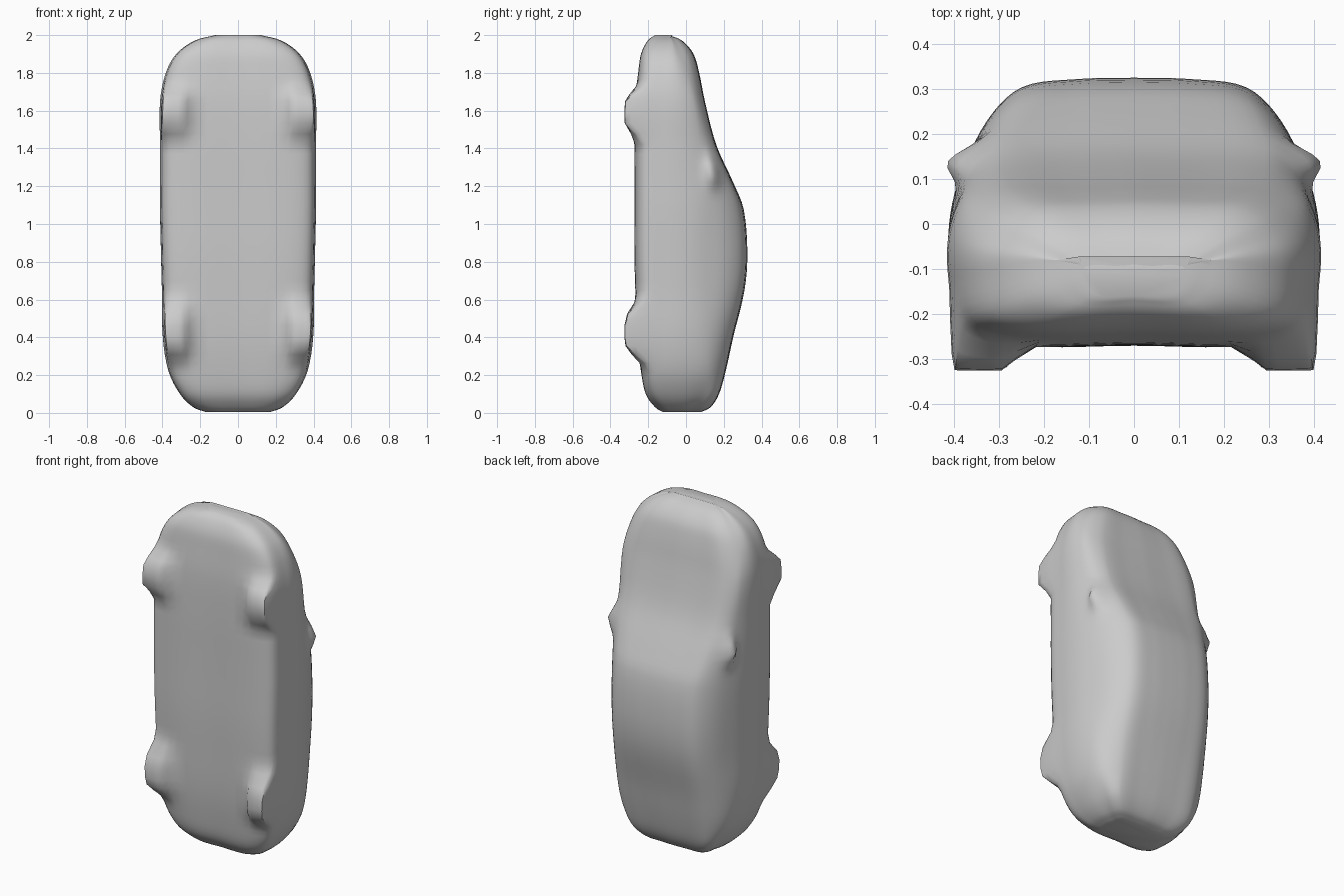
import bpy, bmesh, math

if "Cube" in bpy.data.objects:
    bpy.data.objects.remove(bpy.data.objects["Cube"])

# Body stations along the length:
# height, half width, floor y, belt y, roof half width, roof y
STATIONS = [
    (0.005, .17, -.12, .03, .13, .08), (0.03, .235, -.16, .05, .18, .13),
    (0.10, .305, -.21, .09, .23, .175), (0.22, .365, -.235, .11, .24, .21),
    (0.40, .395, -.255, .11, .25, .25), (0.65, .40, -.265, .11, .25, .31),
    (0.85, .405, -.27, .11, .25, .325), (1.08, .41, -.27, .11, .25, .305),
    (1.22, .41, -.27, .10, .27, .25), (1.42, .41, -.27, .07, .29, .16),
    (1.65, .41, -.265, .04, .28, .10), (1.80, .38, -.25, .0, .25, .07),
    (1.90, .325, -.235, -.03, .21, .04), (1.97, .23, -.20, -.06, .15, -.02),
    (2.00, .12, -.16, -.10, .08, -.09),
]


def spline(points, steps):
    """Smooth curve through points of any dimension."""
    out = []
    for i in range(len(points) - 1):
        a, b = points[i], points[i + 1]
        p, q = points[max(i - 1, 0)], points[min(i + 2, len(points) - 1)]
        d0, d1, d2 = math.dist(p, a), math.dist(a, b), math.dist(b, q)
        for s in range(steps):
            t = s / steps
            row = []
            for k in range(len(a)):
                m0 = (b[k] - p[k]) * d1 / (d0 + d1)
                m1 = (q[k] - a[k]) * d1 / (d1 + d2)
                row.append((2*t**3 - 3*t*t + 1) * a[k] + (t**3 - 2*t*t + t) * m0
                           + (3*t*t - 2*t**3) * b[k] + (t**3 - t*t) * m1)
            out.append(row)
    out.append(list(points[-1]))
    return out


def ramp(v, lo, hi):
    t = min(max((v - lo) / (hi - lo), 0), 1)
    return t * t * (3 - 2 * t)


def section(w, f, b, rw, t):
    """Half cross-section from floor centre round to roof centre."""
    bx = .94 * w
    return spline([(0, f), (.65 * w, f), (.94 * w, f + .035), (w, f * .45),
                   (w, f * .45 + (b - f * .45) * .55), (bx, b),
                   ((bx + rw) / 2 + .012, b + (t - b) * .55),
                   (rw, b + (t - b) * .9), (rw * .5, t - .003), (0, t)], 5)


def bulge(x, y, z, f):
    """Wheel lobes under the floor and door mirrors at the belt."""
    for centre, half in ((1.59, .17), (.43, .20)):
        near = ramp(1.35 * (1 - abs(z - centre) / half), 0, 1)
        amount = near * ramp(x, .22, .30) * ramp(-y, .14, -f - .045)
        y += (-.326 - y) * amount
    x += .05 * math.exp(-((z - 1.27) / .07) ** 2 - ((y - .14) / .04) ** 2)
    return x, y


# Car body: one continuous skin lofted from the tail up to the nose
bm = bmesh.new()
rings = []
for z, w, f, b, rw, t in spline(STATIONS, 4):
    half = [bulge(x, y, z, f) if 0 < i < 45 else (0, y)
            for i, (x, y) in enumerate(section(w, f, b, rw, t))]
    loop = half + [(-x, y) for x, y in half[-2:0:-1]]
    rings.append([bm.verts.new((x, y, z)) for x, y in loop])
for lower, upper in zip(rings, rings[1:]):
    n = len(lower)
    for i in range(n):
        j = (i + 1) % n
        bm.faces.new((lower[i], lower[j], upper[j], upper[i]))
# Tail and nose caps
bm.faces.new(rings[0][::-1])
bm.faces.new(rings[-1])
bmesh.ops.recalc_face_normals(bm, faces=bm.faces)
mesh = bpy.data.meshes.new("car_body")
bm.to_mesh(mesh)
bm.free()
body = bpy.data.objects.new("car_body", mesh)
bpy.context.collection.objects.link(body)

# Plain grey skin
grey = bpy.data.materials.new("plain_grey")
grey.diffuse_color = (.6, .6, .6, 1)
grey.use_nodes = True
grey.node_tree.nodes["Principled BSDF"].inputs["Base Color"].default_value = grey.diffuse_color
mesh.materials.append(grey)
bpy.context.view_layer.objects.active = body
body.select_set(True)
bpy.ops.object.shade_smooth_by_angle(angle=math.radians(50))
